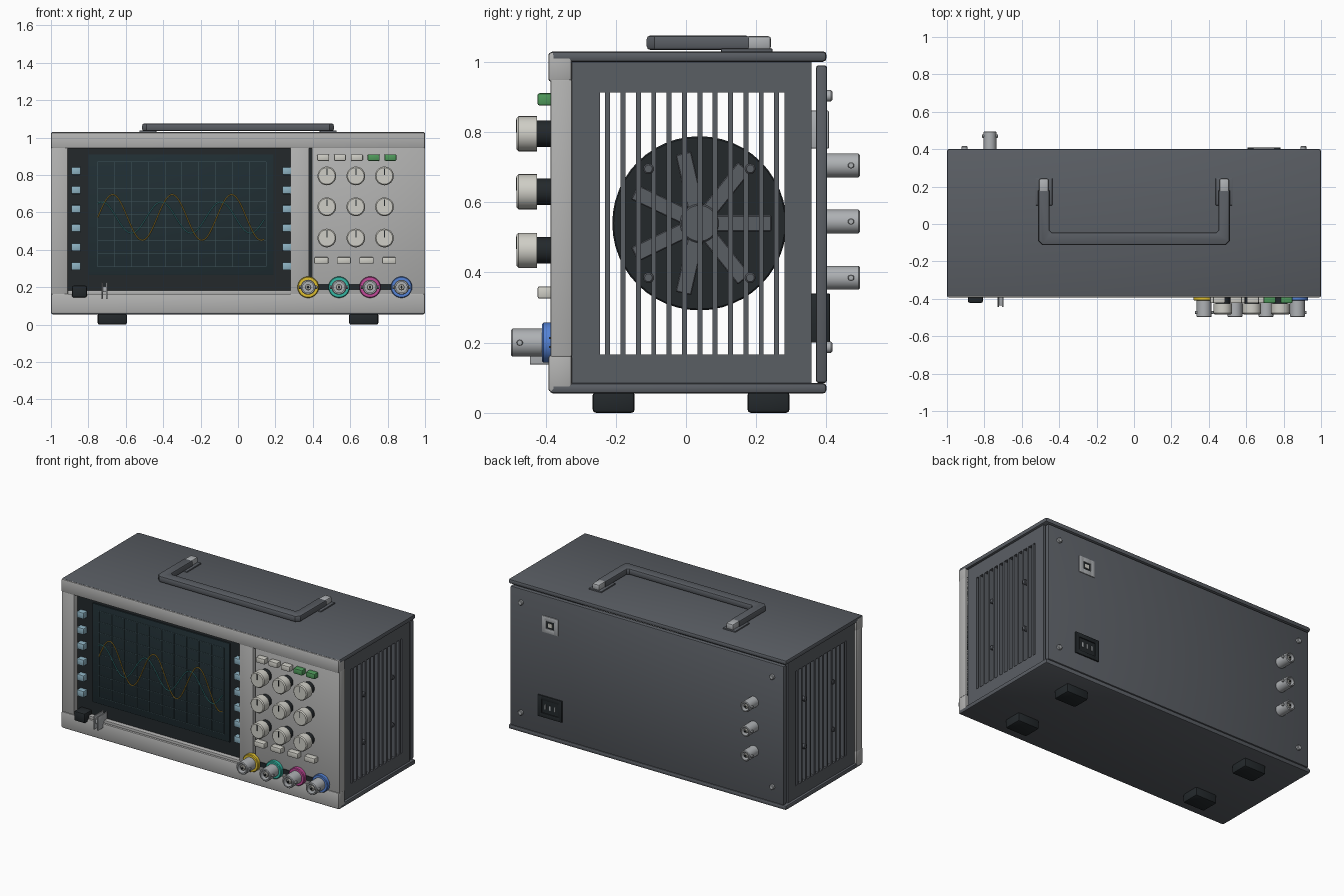
import bpy, bmesh, math
from mathutils import Matrix, Vector

if "Cube" in bpy.data.objects:
    bpy.data.objects.remove(bpy.data.objects["Cube"])


def mat(name, hexcol):
    m = bpy.data.materials.new(name)
    c = [int(hexcol[i:i + 2], 16) / 255 for i in (0, 2, 4)]
    m.diffuse_color = [((v + .055) / 1.055) ** 2.4 if v > .04 else v / 12.92 for v in c] + [1]
    m.use_nodes = True
    m.node_tree.nodes["Principled BSDF"].inputs["Base Color"].default_value = m.diffuse_color
    return m


CASE, LIGHT = mat("case", "5A5E64"), mat("bezel", "B2B2B1")
DARK, GLASS = mat("dark", "23282B"), mat("glass", "202E33")
KNOB, STEEL = mat("knob", "CFCEC6"), mat("steel", "AEB1B4")
SOFT, GREEN = mat("soft_key", "8DB2C2"), mat("green_key", "4F9A5B")
YELLOW, TEAL = mat("yellow", "E0C030"), mat("teal", "35B8A5")
PINK, BLUE = mat("pink", "C34A9A"), mat("blue", "5583D6")
GRID = mat("grid", "40565C")
AMBER, CYAN = mat("amber_trace", "B08A2C"), mat("cyan_trace", "3F8F90")


def finish(name, bm, m):
    bmesh.ops.recalc_face_normals(bm, faces=bm.faces)
    me = bpy.data.meshes.new(name)
    bm.to_mesh(me)
    bm.free()
    me.materials.append(m)
    ob = bpy.data.objects.new(name, me)
    bpy.context.collection.objects.link(ob)
    return ob


def box(name, x, y, z, m, bevel=0.0, seg=2):
    bm = bmesh.new()
    bmesh.ops.create_cube(bm, size=1)
    for v in bm.verts:
        v.co = [(r[0] + r[1]) / 2 + c * (r[1] - r[0]) for r, c in zip((x, y, z), v.co)]
    if bevel:
        bmesh.ops.bevel(bm, geom=bm.edges[:], offset=bevel, segments=seg, profile=.5, affect='EDGES')
    return finish(name, bm, m)


def key(name, x, z, w, h, y, m, bevel=.006):
    return box(name, (x - w / 2, x + w / 2), y, (z - h / 2, z + h / 2), m, bevel)


def lathe(name, profile, loc, m, turn=0, steps=32):
    # profile of (radius, distance) turned about -y, then rotated about z
    bm = bmesh.new()
    vs = [bm.verts.new((r, -d, 0)) for r, d in profile]
    es = [bm.edges.new(p) for p in zip(vs, vs[1:])]
    bmesh.ops.spin(bm, geom=vs + es, cent=(0, 0, 0), axis=(0, 1, 0), angle=2 * math.pi, steps=steps)
    bmesh.ops.remove_doubles(bm, verts=bm.verts, dist=1e-5)
    bm.transform(Matrix.Translation(loc) @ Matrix.Rotation(turn, 4, 'Z'))
    return finish(name, bm, m)


def disc(r, d0, d1, b=.004):
    return [(0, d0), (r, d0), (r, d1 - b), (r - b, d1), (0, d1)]


# case covers and back panel
box("top_cover", (-1, 1), (-.388, .4), (1, 1.03), CASE, .01)
box("bottom_cover", (-1, 1), (-.388, .4), (.055, .085), CASE, .01)
box("back_panel", (-.985, .985), (.37, .402), (.085, .99), CASE, .008)

# vented sides with fans
FY, FZ = .038, .54
for s, side in ((1, "right"), (-1, "left")):
    xs = sorted((s * .95, s * .985))
    for n, y, z in (("front_post", (-.325, -.245), (.085, 1)), ("rear_post", (.28, .357), (.085, 1)),
                    ("top_rail", (-.245, .28), (.912, 1)), ("bottom_rail", (-.245, .28), (.085, .167))):
        box(f"{side}_side_{n}", xs, y, z, CASE)
    for i in range(12):
        c = -.245 + .04375 * (i + .5)
        box(f"{side}_slat", xs, (c - .007, c + .007), (.16, .92), CASE)
    turn = s * math.pi / 2
    lathe(f"{side}_fan_disc", disc(.248, 0, .05), (s * .86, FY, FZ), DARK, turn, 48)
    lathe(f"{side}_fan_hub", disc(.055, 0, .03), (s * .91, FY, FZ), CASE, turn)
    for k in range(7):
        b = box(f"{side}_fan_blade", (s * .922 - .012, s * .922 + .012), (.045, .205), (-.023, .023), CASE, .003, 1)
        b.data.transform(Matrix.Translation((0, FY, FZ)) @ Matrix.Rotation(k * 2 * math.pi / 7, 4, 'X'))
    for dy in (-.145, .145):
        for dz in (-.155, .155):
            lathe(f"{side}_fan_screw", disc(.015, 0, .08), (s * .91, FY + dy, FZ + dz), CASE, turn, 16)

# front bezel frame
box("bezel_top", (-1, 1), (-.392, -.325), (.943, 1.027), LIGHT, .008)
box("bezel_bottom", (-1, 1), (-.392, -.325), (.06, .165), LIGHT, .008)
box("bezel_left", (-1, -.91), (-.386, -.325), (.16, .95), LIGHT, .004)
box("bezel_sill", (-.91, .38), (-.38, -.325), (.16, .182), LIGHT, .003)
box("bezel_divider", (.28, .38), (-.386, -.325), (.16, .95), LIGHT, .004)
box("control_panel", (.395, 1), (-.386, -.325), (.16, .95), LIGHT, .004)
box("front_backing", (-.92, .99), (-.35, -.325), (.15, .95), DARK)

# display
box("screen", (-.8, .19), (-.357, -.345), (.265, .91), GLASS, .003)
for i in range(11):
    x = -.75 + .09 * i
    box("grid_column", (x - .0012, x + .0012), (-.359, -.356), (.31, .87), GRID)
for i in range(9):
    z = .31 + .07 * i
    box("grid_row", (-.75, .15), (-.359, -.356), (z - .0012, z + .0012), GRID)


def trace(name, mid, amp, x0, m):
    cu = bpy.data.curves.new(name, 'CURVE')
    cu.dimensions = '3D'
    cu.bevel_depth = .003
    cu.bevel_resolution = 1
    sp = cu.splines.new('POLY')
    sp.points.add(120)
    for i, p in enumerate(sp.points):
        x = -.75 + .89 * i / 120
        p.co = (x, -.36, mid + amp * math.sin(2 * math.pi * (x - x0) / .318), 1)
    cu.materials.append(m)
    bpy.context.collection.objects.link(bpy.data.objects.new(name, cu))


trace("trace_amber", .573, .122, -.75, AMBER)
trace("trace_cyan", .572, .083, -.49, CYAN)

# soft keys beside the display
for i in range(6):
    z = .822 - .102 * i
    key("soft_key_left", -.866, z, .05, .042, (-.386, -.34), SOFT)
    key("soft_key_right", .262, z, .05, .042, (-.386, -.34), SOFT)

# power button and probe test clip
key("power_button", -.848, .177, .08, .064, (-.422, -.34), DARK, .01)
for dx in (-.013, .013):
    key("probe_clip_plate", -.714 + dx, .182, .008, .088, (-.445, -.34), STEEL, .002)
key("probe_clip_bridge", -.714, .19, .03, .03, (-.435, -.34), STEEL, .002)

# control keys and knobs
for i in range(5):
    key("top_key", .455 + .09 * i, .893, .064, .035, (-.423, -.38), GREEN if i > 2 else KNOB)
for i in range(4):
    key("lower_key", .445 + .121 * i, .343, .076, .035, (-.423, -.38), KNOB)
for x in (.475, .63, .783):
    for z in (.795, .63, .463):
        lathe("knob_base", disc(.038, 0, .05), (x, -.38, z), DARK)
        lathe("knob", disc(.05, .045, .103, .006), (x, -.38, z), KNOB)
        key("knob_mark", x, z + .022, .005, .036, (-.4845, -.475), DARK, 0)


def bnc(name, x, y, z, r, length, turn=0):
    # hollow barrel with pin and two bayonet lugs
    s = -1 if turn == 0 else 1
    lathe(name + "_barrel", [(0, 0), (r, 0), (r, length - .004), (r - .004, length), (r * .72, length),
                             (r * .72, length * .45), (0, length * .45)], (x, y, z), STEEL, turn)
    lathe(name + "_insulator", disc(r * .42, length * .4, length * .92), (x, y, z), KNOB, turn, 20)
    lathe(name + "_pin", disc(r * .16, length * .4, length, .001), (x, y, z), DARK, turn, 12)
    for q in (-1, 1):
        lathe(name + "_lug", disc(.009, 0, .012, .002), (x + q * (r - .003), y + s * length * .75, z),
              STEEL, q * math.pi / 2, 12)


# input connectors
box("input_strip", (.33, .93), (-.39, -.38), (.185, .216), DARK)
for x, m in zip((.375, .54, .706, .874), (YELLOW, TEAL, PINK, BLUE)):
    lathe("input_ring", disc(.057, 0, .03), (x, -.38, .2), m, 0, 40)
    bnc("input", x, -.4, .2, .04, .098)

# rear connectors, sockets and screws
for z in (.385, .545, .705):
    bnc("rear_connector", -.77, .395, z, .034, .1, math.pi)
for x in (-.905, .905):
    for z in (.187, .903):
        lathe("rear_screw", disc(.016, 0, .02), (x, .397, z), STEEL, math.pi, 16)


def socket(name, x, z, w, h, t, m, y):
    for q in (-1, 1):
        key(name + "_rim_side", x + q * (w - t) / 2, z, t, h, y, m, .003)
        key(name + "_rim_edge", x, z + q * (h - t) / 2, w - t, t, y, m, .003)


socket("mains_socket", .695, .27, .175, .14, .028, DARK, (.355, .41))
key("mains_socket_core", .695, .27, .13, .09, (.355, .404), DARK, 0)
for dx in (-.035, 0, .035):
    key("mains_pin", .695 + dx, .27, .008, .03, (.4, .408), STEEL, 0)
socket("data_socket", .695, .807, .115, .108, .03, STEEL, (.355, .407))
key("data_socket_core", .695, .807, .06, .055, (.355, .403), DARK, 0)
key("data_socket_tongue", .695, .807, .03, .025, (.4, .406), KNOB, 0)

# feet
for x in (-.672, .672):
    for y in (-.206, .235):
        f = box("foot", (x - .078, x + .078), (y - .06, y + .06), (0, .06), DARK, .01)

# carry handle: U outline extruded and rounded
bm = bmesh.new()
half = [(.452, .18), (.512, .18), (.512, -.09), (.49, -.112)]
inner = [(.44, -.045), (.452, -.033)]
pts = half + [(-x, y) for x, y in half[::-1]] + [(-.452, -.033), (-.44, -.045)] + inner
face = bm.faces.new([bm.verts.new((x, y, 1.034)) for x, y in pts])
ext = bmesh.ops.extrude_face_region(bm, geom=[face])
bmesh.ops.translate(bm, vec=(0, 0, .041), verts=[v for v in ext["geom"] if isinstance(v, bmesh.types.BMVert)])
bmesh.ops.bevel(bm, geom=[e for e in bm.edges if abs(e.verts[0].co.z - e.verts[1].co.z) < .01],
                offset=.01, segments=2, profile=.5, affect='EDGES')
finish("handle", bm, CASE)
for x in (-.482, .482):
    key("handle_pivot", x, 1.054, .05, .038, (.17, .242), STEEL, .008)
    box("handle_mount", (x - .045, x + .045), (.1, .246), (1.025, 1.038), CASE, .003)

# smooth shading with sharp edges kept
for o in bpy.context.scene.objects:
    o.select_set(o.type == 'MESH')
    if o.type == 'MESH':
        bpy.context.view_layer.objects.active = o
bpy.ops.object.shade_smooth_by_angle(angle=math.radians(30))
